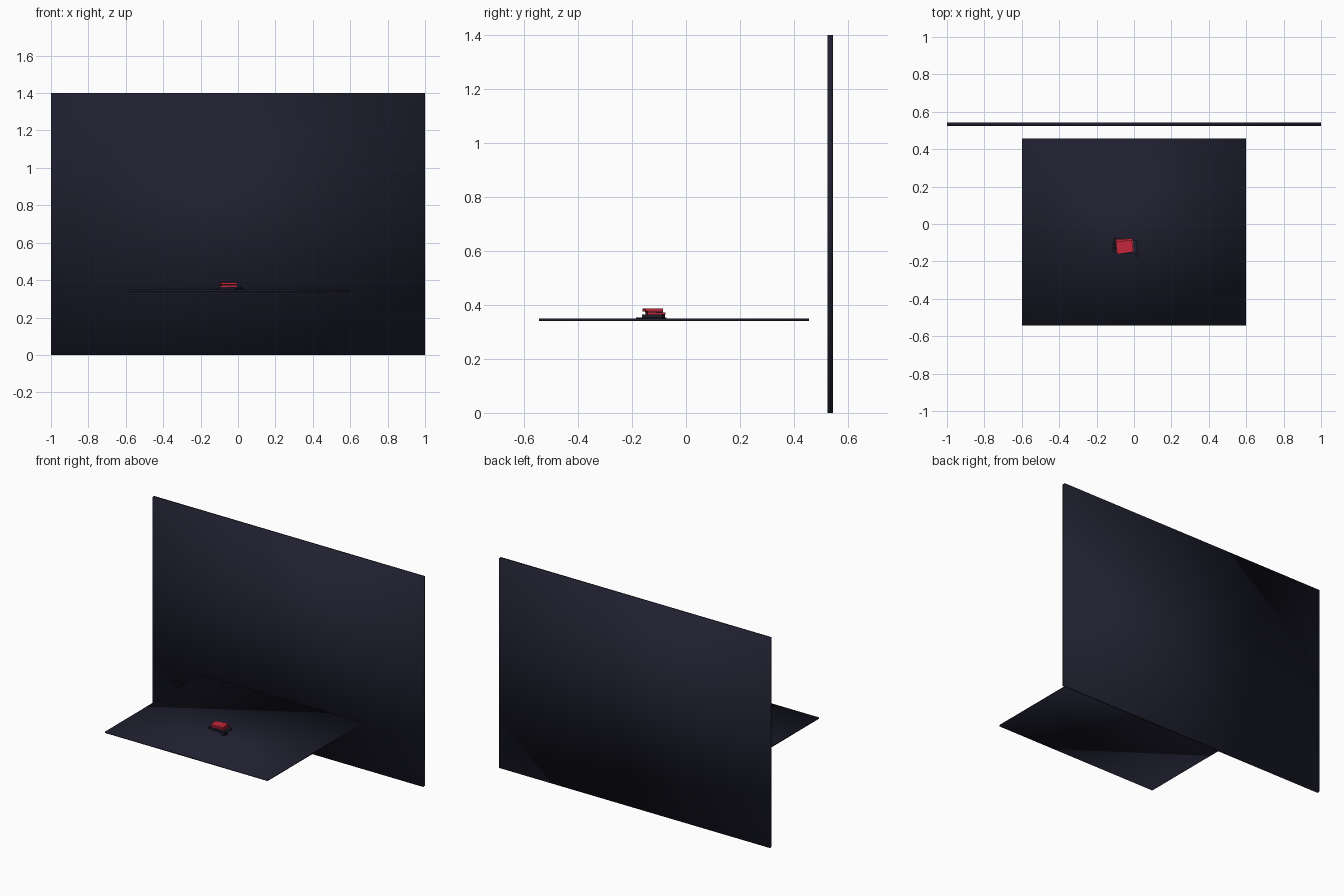
import bpy, math

if "Cube" in bpy.data.objects:
    bpy.data.objects.remove(bpy.data.objects["Cube"])


def material(name, rgb):
    m = bpy.data.materials.new(name)
    m.diffuse_color = (*rgb, 1.0)
    m.use_nodes = True
    m.node_tree.nodes["Principled BSDF"].inputs["Base Color"].default_value = m.diffuse_color
    return m


navy = material("dark_navy", (0.0137, 0.0137, 0.029))
black = material("near_black", (0.006, 0.006, 0.010))
red = material("crimson", (0.54, 0.02, 0.045))


def slab(name, x, y, z, mat, turn=0, smooth=False):
    """Box given by its (low, high) extents, turned about its own centre."""
    spans = (x, y, z)
    bpy.ops.mesh.primitive_cube_add(size=1, location=[(a + b) / 2 for a, b in spans])
    ob = bpy.context.object
    ob.name = name
    ob.scale = [b - a for a, b in spans]
    bpy.ops.object.transform_apply(location=False, rotation=False, scale=True)
    ob.rotation_euler.z = math.radians(turn)
    ob.data.materials.append(mat)
    if smooth:
        bpy.ops.object.shade_smooth()
    return ob


# Upright back panel and the floating shelf in front of it
slab("back_panel", (-1, 1), (0.524, 0.544), (0, 1.4), navy, smooth=True)
slab("shelf", (-0.6, 0.6), (-0.544, 0.456), (0.34, 0.35), navy, smooth=True)

# Small stack of loosely turned slabs, bottom to top
slab("stack_base", (-0.115, -0.005), (-0.155, -0.08), (0.35, 0.354), black, -8)
slab("stack_lower", (-0.10, 0.015), (-0.157, -0.083), (0.354, 0.364), navy, -6)
slab("stack_middle", (-0.095, -0.005), (-0.147, -0.08), (0.364, 0.372), red, 5)
slab("stack_spacer", (-0.09, -0.01), (-0.147, -0.09), (0.372, 0.376), black, 8)
slab("stack_top", (-0.094, -0.008), (-0.156, -0.09), (0.376, 0.386), red, 8)

# Loose piece beside the stack
slab("loose_piece", (0.009, 0.027), (-0.183, -0.148), (0.35, 0.354), black, -12)
